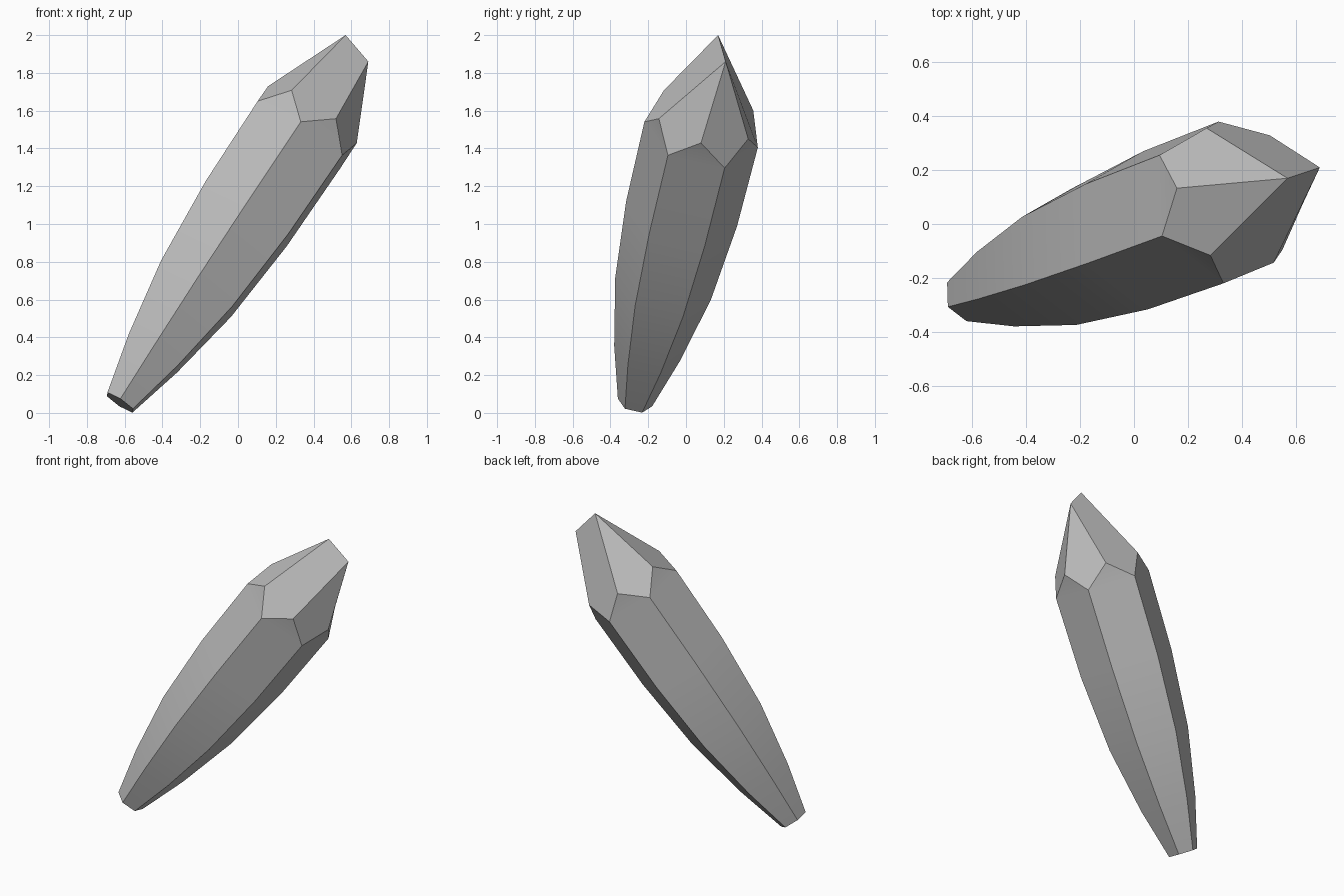
import bpy, bmesh, math
from mathutils import Vector, Matrix

cube = bpy.data.objects.get("Cube")
if cube:
    bpy.data.objects.remove(cube, do_unlink=True)

# Crystal material
stone = bpy.data.materials.new("grey_crystal")
stone.use_nodes = True
GREY = (0.5, 0.5, 0.5, 1)
stone.diffuse_color = GREY
bsdf = stone.node_tree.nodes["Principled BSDF"]
bsdf.inputs["Base Color"].default_value = GREY
bsdf.inputs["Roughness"].default_value = 0.7

# Leaning axis of the shaft and the direction of its front corner
base = Vector((-0.625, -0.27, 0.055))
top = Vector((0.323, 0.08, 1.473))
axis = (top - base).normalized()
front = Vector((0.03, -0.97, 0.22))
front = (front - axis * front.dot(axis)).normalized()

bm = bmesh.new()


def ring(t, radius, turn=0):
    """Six corners around the axis at fraction t of the shaft."""
    centre = base.lerp(top, t) if t <= 1 else base + (top - base) * t
    return [bm.verts.new(centre + Matrix.Rotation(math.radians(60 * i + turn), 3, axis) @ front * radius)
            for i in range(6)]


# Tapered six-sided shaft
rings = [ring(t, r) for t, r in ((0, 0.093), (0.184, 0.179), (0.425, 0.26), (0.705, 0.301), (1, 0.308))]
bm.faces.new(rings[0])
for low, high in zip(rings, rings[1:]):
    for i in range(6):
        j = (i + 1) % 6
        bm.faces.new((low[i], low[j], high[j], high[i]))

# Points closing each shaft side, halfway between the corners
corner = rings[-1]
shoulder = ring(1.075, 0.28, 30)
for i in range(6):
    bm.faces.new((corner[i], corner[(i + 1) % 6], shoulder[i]))

# Chisel tip: six kite facets meeting at a short ridge
peak = bm.verts.new((0.57, 0.17, 2.0))
ridge_end = bm.verts.new((0.69, 0.21, 1.86))
tips = [(ridge_end, peak), (ridge_end,), (ridge_end,), (peak, ridge_end), (peak,), (peak,)]
for i, tip in enumerate(tips):
    bm.faces.new((shoulder[i - 1], corner[i], shoulder[i], *tip))

bmesh.ops.recalc_face_normals(bm, faces=bm.faces)
mesh = bpy.data.meshes.new("crystal")
bm.to_mesh(mesh)
bm.free()
mesh.materials.append(stone)
crystal = bpy.data.objects.new("crystal", mesh)
bpy.context.collection.objects.link(crystal)

# Smooth the shallow bends, keep the facets crisp
for o in bpy.context.selected_objects:
    o.select_set(False)
crystal.select_set(True)
bpy.context.view_layer.objects.active = crystal
bpy.ops.object.shade_smooth_by_angle(angle=math.radians(30))
